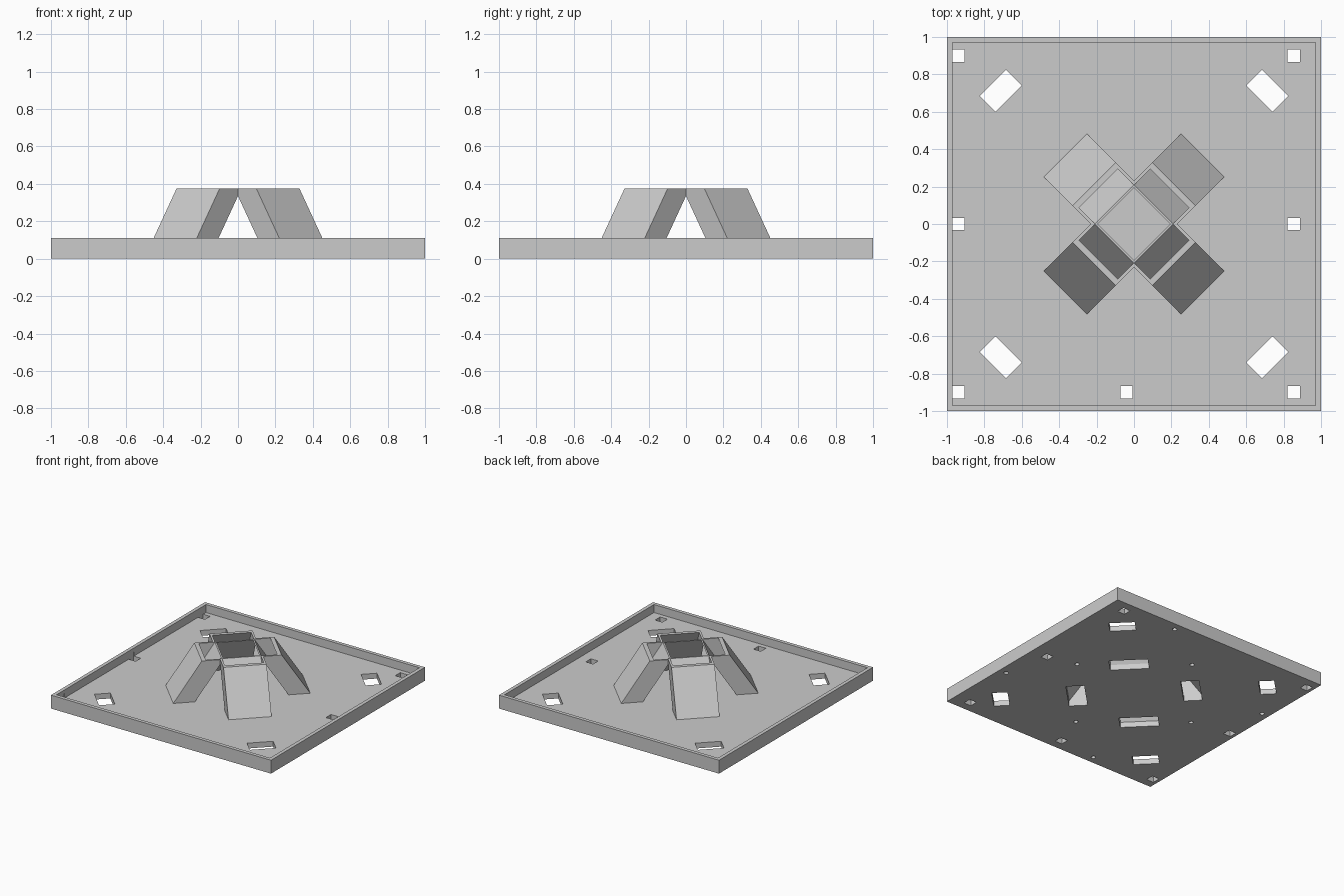
import bpy, bmesh
from math import cos, sin, pi
from mathutils import Matrix

if "Cube" in bpy.data.objects:
    bpy.data.objects.remove(bpy.data.objects["Cube"], do_unlink=True)

TRAY_H, FLOOR, TOP = 0.11, 0.044, 0.375
SLOPE = 0.653                      # outward run of a chute per unit of drop
DIAGONALS = [pi / 4 + i * pi / 2 for i in range(4)]

grey = bpy.data.materials.new("plain_grey")
grey.use_nodes = True
grey.diffuse_color = (0.6, 0.6, 0.6, 1)
grey.node_tree.nodes["Principled BSDF"].inputs["Base Color"].default_value = (0.6, 0.6, 0.6, 1)


def box(bm, x, y, z0, z1, sx, sy, angle=0):
    """Box of full size sx, sy centred on (x, y) and turned about z."""
    mat = (Matrix.Translation((x, y, (z0 + z1) / 2)) @ Matrix.Rotation(angle, 4, 'Z')
           @ Matrix.Diagonal((sx, sy, z1 - z0, 1)))
    bmesh.ops.create_cube(bm, size=1, matrix=mat)


def radial_prism(bm, profile, half_width, angle):
    """Extrude a (radius, height) profile sideways, then turn it about z."""
    turn = Matrix.Rotation(angle, 4, 'Z')
    verts = [bm.verts.new((r, -half_width, z)) for r, z in profile]
    face = bm.faces.new(verts)
    ext = bmesh.ops.extrude_face_region(bm, geom=[face])["geom"]
    moved = [v for v in ext if isinstance(v, bmesh.types.BMVert)]
    bmesh.ops.translate(bm, verts=moved, vec=(0, 2 * half_width, 0))
    bmesh.ops.transform(bm, matrix=turn, verts=verts + moved)


def finish(bm, name):
    bmesh.ops.recalc_face_normals(bm, faces=bm.faces)
    mesh = bpy.data.meshes.new(name)
    bm.to_mesh(mesh)
    bm.free()
    mesh.materials.append(grey)
    obj = bpy.data.objects.new(name, mesh)
    bpy.context.scene.collection.objects.link(obj)
    return obj


def combine(target, tool, operation):
    mod = target.modifiers.new(operation.lower(), 'BOOLEAN')
    mod.object, mod.operation, mod.solver = tool, operation, 'EXACT'
    bpy.context.view_layer.objects.active = target
    with bpy.context.temp_override(object=target, active_object=target):
        bpy.ops.object.modifier_apply(modifier=mod.name)


# Tray and the recess that leaves its thin rim
bm = bmesh.new()
box(bm, 0, 0, 0, TRAY_H, 2, 2)
tray = finish(bm, "tray")
bm = bmesh.new()
box(bm, 0, 0, FLOOR, TRAY_H + 0.1, 1.94, 1.94)
recess = finish(bm, "recess_cutter")
combine(tray, recess, 'DIFFERENCE')

# Four leaning chutes, merged into one crown
chutes = None
low = 0.03
run = SLOPE * (TOP - low)
for a in DIAGONALS:
    bm = bmesh.new()
    radial_prism(bm, [(0.137, TOP), (0.302, TOP), (0.302 + run, low), (0.137 + run, low)], 0.163, a)
    part = finish(bm, "chutes")
    if chutes is None:
        chutes = part
    else:
        combine(chutes, part, 'UNION')
        bpy.data.objects.remove(part, do_unlink=True)

# Chute channels, running straight down through the floor
bm = bmesh.new()
channel = [(0.149, TOP + 0.1), (0.149, TOP), (0.364, FLOOR), (0.364, -0.1),
           (0.503, -0.1), (0.503, FLOOR), (0.27, TOP), (0.27, TOP + 0.1)]
for a in DIAGONALS:
    radial_prism(bm, channel, 0.147, a)
channels = finish(bm, "channel_cutter")
combine(chutes, channels, 'DIFFERENCE')
combine(tray, channels, 'DIFFERENCE')

# Corner slots, small square holes and shallow sockets underneath
bm = bmesh.new()
for a in DIAGONALS:
    box(bm, 1.008 * cos(a), 1.008 * sin(a), -0.1, 0.08, 0.12, 0.197, a)
for x in (-0.94, -0.04, 0.855):
    for y in (-0.9, 0, 0.9):
        if x != -0.04 or y < 0:
            box(bm, x, y, -0.1, 0.08, 0.066, 0.066)
for i in range(4):
    turn = Matrix.Rotation(i * pi / 2, 4, 'Z')
    for x, y in ((0.385, 0.935), (0.61, 0.06)):
        bmesh.ops.create_cone(bm, cap_ends=True, segments=12, radius1=0.018, radius2=0.018,
                              depth=0.05, matrix=turn @ Matrix.Translation((x, y, 0)))
holes = finish(bm, "hole_cutter")
combine(tray, holes, 'DIFFERENCE')

for helper in (recess, channels, holes):
    bpy.data.objects.remove(helper, do_unlink=True)
